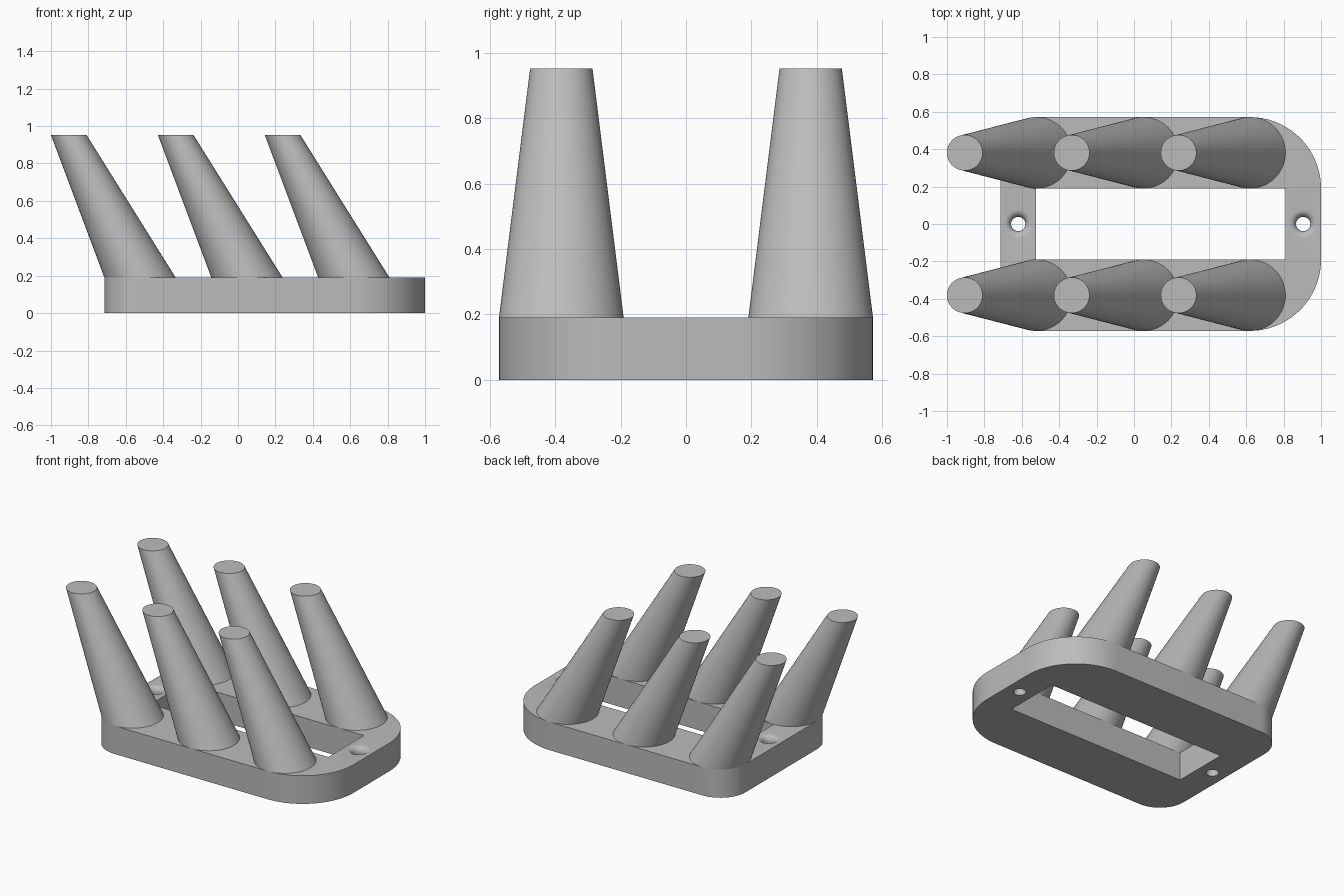
import bpy, bmesh
from math import sin, cos, pi, radians

U = 2 / 21            # design unit
BASE_H = 2 * U
TOP_H = 10 * U
LEFT, RIGHT, HALF_Y = -7.5 * U, 10.5 * U, 6 * U

cube = bpy.data.objects.get("Cube")
if cube:
    bpy.data.objects.remove(cube, do_unlink=True)

grey = bpy.data.materials.new("light grey")
grey.use_nodes = True
grey.diffuse_color = (0.5, 0.5, 0.5, 1)
grey.node_tree.nodes["Principled BSDF"].inputs["Base Color"].default_value = (0.5, 0.5, 0.5, 1)


def finish(name, bm):
    bmesh.ops.recalc_face_normals(bm, faces=bm.faces)
    mesh = bpy.data.meshes.new(name)
    bm.to_mesh(mesh)
    bm.free()
    mesh.materials.append(grey)
    obj = bpy.data.objects.new(name, mesh)
    bpy.context.collection.objects.link(obj)
    return obj


def smooth(obj):
    bpy.ops.object.select_all(action='DESELECT')
    obj.select_set(True)
    bpy.context.view_layer.objects.active = obj
    bpy.ops.object.shade_smooth_by_angle(angle=radians(30))


def prism(name, outline, z0, z1):
    bm = bmesh.new()
    face = bm.faces.new([bm.verts.new((x, y, z0)) for x, y in outline])
    top = bmesh.ops.extrude_face_region(bm, geom=[face])["geom"]
    bmesh.ops.translate(bm, vec=(0, 0, z1 - z0),
                        verts=[v for v in top if isinstance(v, bmesh.types.BMVert)])
    return finish(name, bm)


def corner(cx, cy, r, start, n=20):
    angles = [start + pi / 2 * i / n for i in range(n + 1)]
    return [(cx + r * cos(a), cy + r * sin(a)) for a in angles]


def lathe(name, profile, cx, n=40):
    # Closed solid of revolution about a vertical axis
    bm = bmesh.new()
    rings = [[bm.verts.new((cx + r * cos(2 * pi * i / n), r * sin(2 * pi * i / n), z))
              for i in range(n)] for r, z in profile]
    for low, high in zip(rings, rings[1:]):
        for i in range(n):
            j = (i + 1) % n
            bm.faces.new((low[i], low[j], high[j], high[i]))
    bm.faces.new(rings[0])
    bm.faces.new(rings[-1])
    return finish(name, bm)


# Base plate: wide round corners on the left end, tighter ones on the other
big, small = 4 * U, 2 * U
outline = (corner(RIGHT - big, HALF_Y - big, big, 0)
           + corner(LEFT + small, HALF_Y - small, small, pi / 2)
           + corner(LEFT + small, small - HALF_Y, small, pi)
           + corner(RIGHT - big, big - HALF_Y, big, 3 * pi / 2))
base = prism("base_plate", outline, 0, BASE_H)

# Central slot and two screw holes with rounded upper rims
x0, x1, y1 = LEFT + 2 * U, RIGHT - 2 * U, 2 * U
cutters = [prism("slot_cutter", [(x0, -y1), (x1, -y1), (x1, y1), (x0, y1)], -U, BASE_H + U)]
hole_r = rim = 0.4 * U
profile = [(hole_r, -U)]
for i in range(9):
    a = pi / 2 * i / 8
    profile.append((hole_r + rim * (1 - cos(a)), BASE_H - rim + rim * sin(a)))
profile.append((hole_r + rim, BASE_H + U))
for side, cx in (("right", LEFT + U), ("left", RIGHT - U)):
    cutters.append(lathe(side + "_hole_cutter", profile, cx))

bpy.context.view_layer.objects.active = base
for cutter in cutters:
    mod = base.modifiers.new("cut", 'BOOLEAN')
    mod.operation = 'DIFFERENCE'
    mod.solver = 'EXACT'
    mod.object = cutter
    bpy.ops.object.modifier_apply(modifier=mod.name)
    bpy.data.objects.remove(cutter, do_unlink=True)
smooth(base)

# Six leaning, tapered pegs in two rows
for row, y in (("front", -4 * U), ("back", 4 * U)):
    for k in range(3):
        bm = bmesh.new()
        bmesh.ops.create_cone(bm, cap_ends=True, segments=80, radius1=2 * U,
                              radius2=U, depth=TOP_H - BASE_H)
        bmesh.ops.translate(bm, verts=bm.verts,
                            vec=((-5.5 + 6 * k) * U, y, (TOP_H + BASE_H) / 2))
        for v in bm.verts:
            if v.co.z > BASE_H + U:
                v.co.x -= 4 * U
        bottom = [f for f in bm.faces if all(v.co.z < BASE_H + U for v in f.verts)]
        bmesh.ops.delete(bm, geom=bottom, context='FACES_ONLY')
        smooth(finish(f"{row}_peg_{k + 1}", bm))
